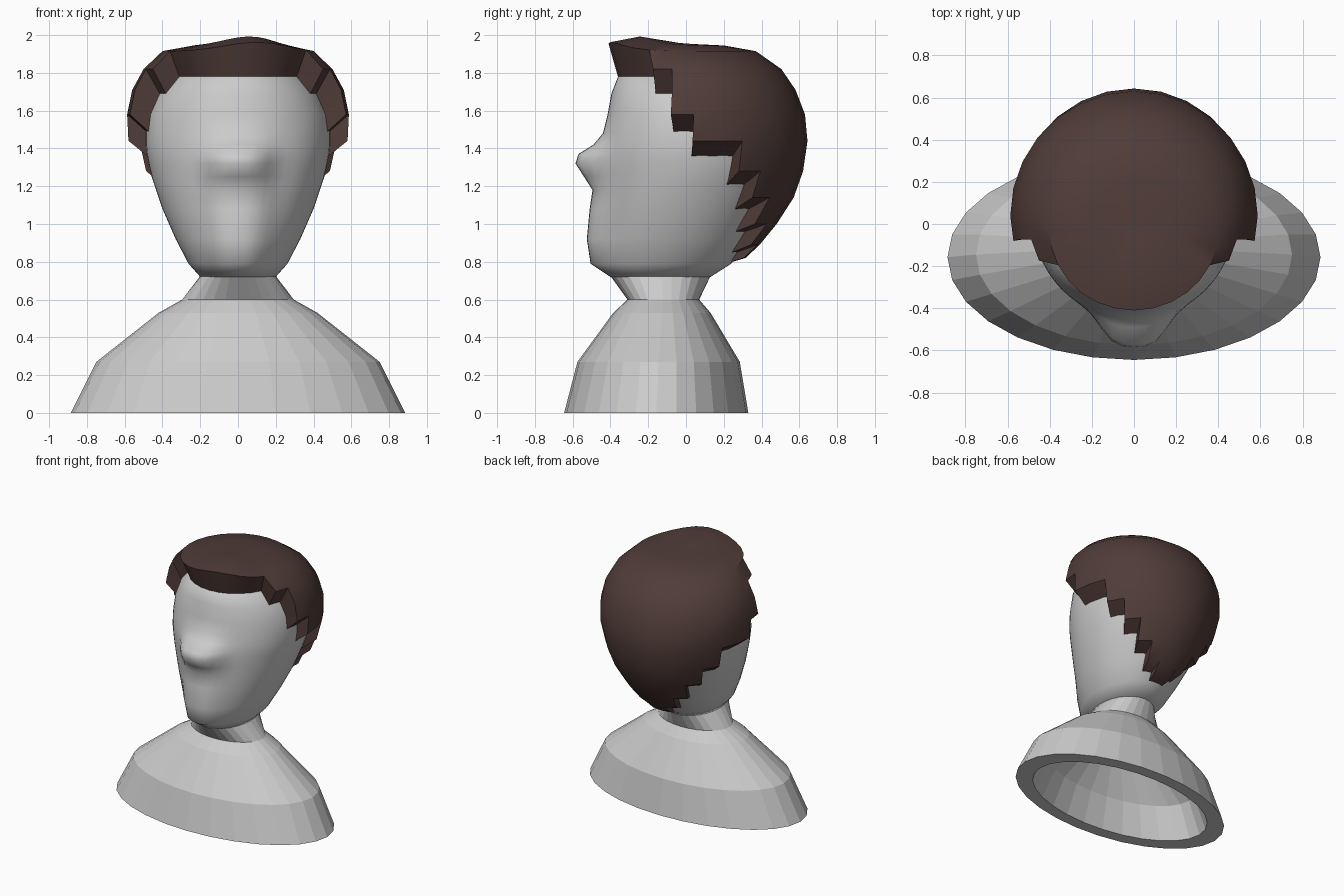
import bpy, bmesh, math

if "Cube" in bpy.data.objects:
    bpy.data.objects.remove(bpy.data.objects["Cube"])

SIDES = 28


def make_object(name, verts, faces, smooth=None, color=None):
    mesh = bpy.data.meshes.new(name)
    mesh.from_pydata(verts, [], faces)
    bm = bmesh.new()
    bm.from_mesh(mesh)
    loose = [v for v in bm.verts if not v.link_faces]
    bmesh.ops.delete(bm, geom=loose, context='VERTS')
    bmesh.ops.recalc_face_normals(bm, faces=bm.faces)
    bm.to_mesh(mesh)
    bm.free()
    obj = bpy.data.objects.new(name, mesh)
    bpy.context.collection.objects.link(obj)
    if color:
        mat = bpy.data.materials.new(name + "_color")
        mat.diffuse_color = color
        mat.use_nodes = True
        mat.node_tree.nodes["Principled BSDF"].inputs["Base Color"].default_value = mat.diffuse_color
        mesh.materials.append(mat)
    if smooth:
        bpy.ops.object.select_all(action='DESELECT')
        obj.select_set(True)
        bpy.context.view_layer.objects.active = obj
        bpy.ops.object.shade_smooth_by_angle(angle=math.radians(smooth))
    return obj


def oval(w, front, back, mid, a):
    """Point on an oval whose widest line is y = mid; a = 0 faces front."""
    c = math.cos(a)
    reach = mid - front if c > 0 else back - mid
    return w * math.sin(a), mid - reach * c


def loft(rings, cap_ends=True):
    n = len(rings[0])
    verts = [p for r in rings for p in r]
    faces = [(k * n + i, k * n + (i + 1) % n, (k + 1) * n + (i + 1) % n, (k + 1) * n + i)
             for k in range(len(rings) - 1) for i in range(n)]
    if cap_ends:
        faces += [tuple(range(n)), tuple(range(len(verts) - n, len(verts)))]
    return verts, faces


# Shoulders and neck, hollow from below: z, half width, front, back
bust = [(0.50, 0.26, -0.30, 0.04), (0.45, 0.34, -0.34, 0.07), (0.23, 0.63, -0.48, 0.20),
        (0.0, 0.745, -0.555, 0.24), (0.0, 0.885, -0.645, 0.33), (0.27, 0.75, -0.575, 0.285),
        (0.53, 0.42, -0.385, 0.13), (0.60, 0.295, -0.31, 0.07), (0.725, 0.20, -0.40, 0.13)]
rings = []
for z, w, f, b in bust:
    rings.append([(*oval(w, f, b, (f + b) / 2, i * math.tau / SIDES), z) for i in range(SIDES)])
make_object("shoulders_and_neck", *loft(rings))

# Head: z, half width, front beside the nose, front on the centre line, back, widest y
HEAD = [(0.72, 0.20, -0.40, -0.40, 0.13, -0.13), (0.79, 0.262, -0.45, -0.505, 0.24, -0.10),
        (0.92, 0.33, -0.47, -0.525, 0.325, -0.06), (1.08, 0.40, -0.465, -0.51, 0.43, -0.02),
        (1.18, 0.434, -0.46, -0.495, 0.48, 0.0), (1.25, 0.457, -0.46, -0.54, 0.50, 0.02),
        (1.32, 0.473, -0.46, -0.585, 0.525, 0.03), (1.37, 0.482, -0.455, -0.57, 0.53, 0.03),
        (1.42, 0.487, -0.45, -0.49, 0.54, 0.04), (1.48, 0.487, -0.435, -0.44, 0.54, 0.04),
        (1.58, 0.475, -0.418, -0.415, 0.53, 0.04), (1.69, 0.425, -0.395, -0.395, 0.48, 0.02),
        (1.78, 0.345, -0.36, -0.36, 0.39, 0.0), (1.84, 0.22, -0.25, -0.25, 0.26, 0.0),
        (1.86, 0.05, -0.05, -0.05, 0.06, 0.0)]


def head_point(z, a):
    for lo, hi in zip(HEAD, HEAD[1:]):
        if z <= hi[0]:
            break
    t = (z - lo[0]) / (hi[0] - lo[0])
    w, side, centre, back, mid = [p + (q - p) * t for p, q in zip(lo[1:], hi[1:])]
    x, y = oval(w, side, back, mid, a)
    if math.cos(a) > 0:
        y += (centre - side) * math.exp(-(x / 0.17) ** 4)
    return x, y, z


N = SIDES * 2
rings = [[head_point(row[0], i * math.tau / N) for i in range(N)] for row in HEAD]
make_object("head", *loft(rings), smooth=60)

# Hair: z on scalp, then outer z, half width, front, back, widest y
HAIR = [(0.80, 0.82, 0.32, -0.4, 0.315, -0.08), (0.85, 0.89, 0.36, -0.4, 0.39, -0.07),
        (0.96, 1.00, 0.43, -0.4, 0.48, -0.05), (1.08, 1.14, 0.49, -0.45, 0.57, -0.01),
        (1.21, 1.28, 0.54, -0.5, 0.62, 0.02), (1.36, 1.44, 0.58, -0.5, 0.643, 0.035),
        (1.49, 1.58, 0.587, -0.5, 0.63, 0.04), (1.59, 1.71, 0.56, -0.47, 0.58, 0.04),
        (1.69, 1.82, 0.50, -0.44, 0.505, 0.03), (1.78, 1.915, 0.40, -0.41, 0.37, -0.03),
        (1.84, 1.945, 0.23, -0.25, 0.20, -0.03), (1.86, 1.95, 0.04, -0.05, 0.04, 0.0)]
# Lowest hair row of each column, from the forehead round to the nape
LOWEST = [9] * 5 + [8, 6, 5, 5, 4, 3, 2, 1, 0]

rows = len(HAIR)
inner, outer = [], []
for z_in, z, w, f, b, mid in HAIR:
    for i in range(SIDES):
        a = i * math.tau / SIDES
        inner.append(head_point(z_in, a))
        x, y = oval(w, f, b, mid, a)
        lift = 0.055 * math.exp(-((x - 0.08) ** 2 + (y + 0.32) ** 2) / 0.045)
        outer.append((x, y, z + lift * (z > 1.9)))

kept = {(k, i) for i in range(SIDES) for k in range(rows - 1)
        if k >= LOWEST[min(i, SIDES - 1 - i)]}
off = len(inner)
faces = []
for k, i in sorted(kept):
    j = (i + 1) % SIDES
    p, q, r, s = k * SIDES + i, k * SIDES + j, (k + 1) * SIDES + j, (k + 1) * SIDES + i
    faces += [(p + off, q + off, r + off, s + off), (s, r, q, p)]
    # Thickness walls along the stepped hairline
    for near, (u, v) in (((k - 1, i), (p, q)), ((k, j), (q, r)), ((k, (i - 1) % SIDES), (s, p))):
        if near not in kept:
            faces.append((u, v, v + off, u + off))
last = (rows - 1) * SIDES
faces += [tuple(range(last, last + SIDES)), tuple(range(last + off, last + off + SIDES))]
make_object("hair", inner + outer, faces, smooth=35, color=(0.08, 0.045, 0.04, 1))
